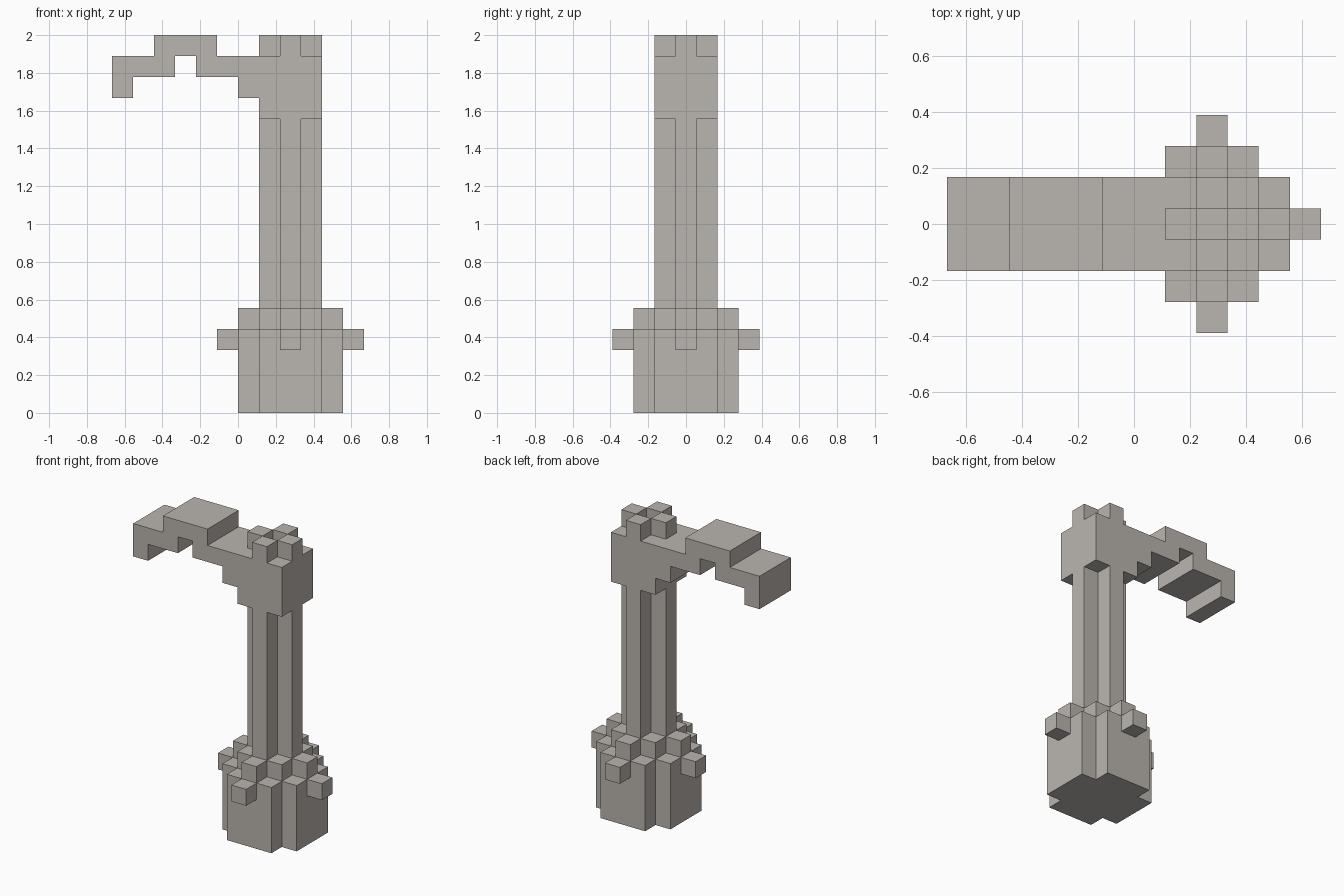
import bpy
import bmesh
from mathutils import Vector

cube = bpy.data.objects.get("Cube")
if cube:
    bpy.data.objects.remove(cube, do_unlink=True)

U = 1 / 9      # one block
CX = 2.5       # column axis, in blocks

stone = bpy.data.materials.new("warm grey stone")
stone.use_nodes = True
colour = (0.49, 0.46, 0.43, 1)
stone.diffuse_color = colour
stone.node_tree.nodes["Principled BSDF"].inputs["Base Color"].default_value = colour


def prism(name, points, sweep):
    """Extrude a flat outline, given in blocks, along the sweep vector."""
    bm = bmesh.new()
    face = bm.faces.new([bm.verts.new(Vector(p) * U) for p in points])
    ext = bmesh.ops.extrude_face_region(bm, geom=[face])
    moved = [g for g in ext["geom"] if isinstance(g, bmesh.types.BMVert)]
    bmesh.ops.translate(bm, verts=moved, vec=Vector(sweep) * U)
    bmesh.ops.recalc_face_normals(bm, faces=bm.faces)
    mesh = bpy.data.meshes.new(name)
    bm.to_mesh(mesh)
    bm.free()
    mesh.materials.append(stone)
    obj = bpy.data.objects.new(name, mesh)
    bpy.context.collection.objects.link(obj)
    return obj


def cross(name, inner, outer, z0, z1):
    """Upright post with a cross-shaped section."""
    quarter = [(outer, -inner), (outer, inner), (inner, inner)]
    ring = []
    for _ in range(4):
        ring += quarter
        quarter = [(-y, x) for x, y in quarter]
    return prism(name, [(CX + x, y, z0) for x, y in ring], (0, 0, z1 - z0))


def block(name, x, y, z):
    """Single block centred on column offset x, y with its bottom at z."""
    h = 0.5
    ring = [(-h, -h), (h, -h), (h, h), (-h, h)]
    return prism(name, [(CX + x + a, y + b, z) for a, b in ring], (0, 0, 1))


# Base and shaft
cross("base", 1.5, 2.5, 0, 4)
cross("shaft", 0.5, 1.5, 4, 14)

# Side knobs, crown around the shaft foot, and studs on top of the head
sides = {"left": (1, 0), "right": (-1, 0), "front": (0, -1), "back": (0, 1)}
for side, (dx, dy) in sides.items():
    block(f"base_knob_{side}", 3 * dx, 3 * dy, 3)
    block(f"crown_{side}", 2 * dx, 2 * dy, 4)
    block(f"head_stud_{side}", dx, dy, 17)
for dx, xname in ((1, "left"), (-1, "right")):
    for dy, yname in ((-1, "front"), (1, "back")):
        block(f"crown_{yname}_{xname}", dx, dy, 4)

# Head with its stepped, hooked arm
outline = [(4, 14), (4, 17), (-1, 17), (-1, 18), (-4, 18), (-4, 17),
           (-6, 17), (-6, 15), (-5, 15), (-5, 16), (-3, 16), (-3, 17),
           (-2, 17), (-2, 16), (0, 16), (0, 15), (1, 15), (1, 14)]
prism("head_and_arm", [(x, -1.5, z) for x, z in outline], (0, 3, 0))
